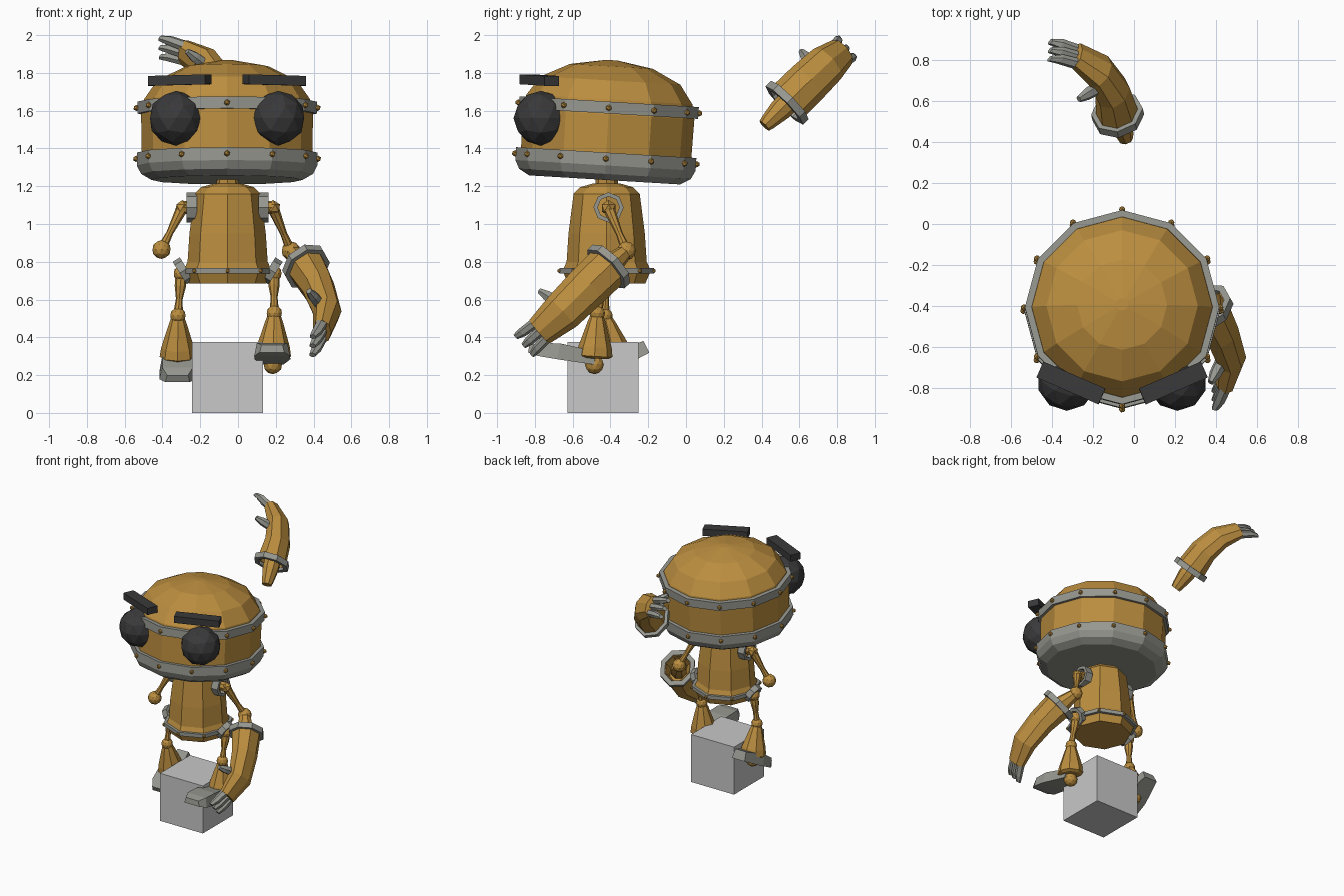
import bpy, bmesh, math
from mathutils import Vector, Matrix

if "Cube" in bpy.data.objects:
    bpy.data.objects.remove(bpy.data.objects["Cube"])

def material(name, r, g, b):
    m = bpy.data.materials.new(name)
    m.diffuse_color = (r, g, b, 1)
    m.use_nodes = True
    m.node_tree.nodes["Principled BSDF"].inputs["Base Color"].default_value = m.diffuse_color
    return m

GOLD = material("brass", 0.50, 0.27, 0.05)
GREY = material("steel", 0.31, 0.31, 0.28)
DARK = material("charcoal", 0.042, 0.042, 0.044)
PALE = material("pale_grey", 0.58, 0.58, 0.58)

def finish(name, bm, mat):
    bmesh.ops.recalc_face_normals(bm, faces=bm.faces)
    me = bpy.data.meshes.new(name)
    bm.to_mesh(me)
    bm.free()
    me.materials.append(mat)
    ob = bpy.data.objects.new(name, me)
    bpy.context.collection.objects.link(ob)
    return ob

def loft(name, rings, mat, n=8, closed=False):
    """Skin a row of rings, each (centre, u radius vector, v radius vector)."""
    bm = bmesh.new()
    rows = []
    for c, u, v in rings:
        rows.append([bm.verts.new(c + u * math.cos(2 * math.pi * i / n) + v * math.sin(2 * math.pi * i / n))
                     for i in range(n)])
    pairs = list(zip(rows, rows[1:])) + ([(rows[-1], rows[0])] if closed else [])
    for a, b in pairs:
        for i in range(n):
            j = (i + 1) % n
            bm.faces.new((a[i], a[j], b[j], b[i]))
    if not closed:
        bm.faces.new(rows[0])
        bm.faces.new(rows[-1])
    return finish(name, bm, mat)

def lathe(name, profile, mat, n, at=(0, 0, 0), closed=False):
    at = Vector(at)
    return loft(name, [(at + Vector((0, 0, z)), Vector((r, 0, 0)), Vector((0, r, 0)))
                       for r, z in profile], mat, n, closed)

def frame(t, hint=None):
    t = Vector(t).normalized()
    u = Vector(hint) if hint else (Vector((1, 0, 0)) if abs(t.x) < .8 else Vector((0, 1, 0)))
    u = (u - t * u.dot(t)).normalized()
    return t, u, t.cross(u)

def rod(name, a, b, stations, mat, n=8):
    """Round bar from a to b; stations are (fraction, radius)."""
    a, b = Vector(a), Vector(b)
    t, u, v = frame(b - a)
    return loft(name, [(a.lerp(b, f), u * r, v * r) for f, r in stations], mat, n)

def collar(name, c, axis, ro, ri, h, mat, hint=None, squash=1):
    c = Vector(c)
    t, u, v = frame(axis, hint)
    return loft(name, [(c + t * s * h / 2, u * r, v * r * squash)
                       for s, r in ((-1, ro), (1, ro), (1, ri), (-1, ri))], mat, 8, True)

def ball(name, c, r, mat, sub=2):
    bm = bmesh.new()
    bmesh.ops.create_icosphere(bm, subdivisions=sub, radius=r, matrix=Matrix.Translation(c))
    return finish(name, bm, mat)

def block(name, c, size, mat, rot=None):
    bm = bmesh.new()
    m = Matrix.Translation(c) @ (rot or Matrix()) @ Matrix.Diagonal((*size, 1))
    bmesh.ops.create_cube(bm, size=1, matrix=m)
    return finish(name, bm, mat)

def rivets(name, n, r, z, size, at=(0, 0, 0)):
    bm = bmesh.new()
    for i in range(n):
        a = 2 * math.pi * i / n
        p = Vector(at) + Vector((r * math.cos(a), r * math.sin(a), z))
        bmesh.ops.create_icosphere(bm, subdivisions=1, radius=size, matrix=Matrix.Translation(p))
    return finish(name, bm, GOLD)

CX = -0.055

# Pedestal cube
block("pedestal", (CX, -.44, .1875), (.375, .375, .375), PALE)

# Head, slightly tipped back
head = [
    lathe("head_shell", [(.45, -.2), (.455, .08), (.44, .16), (.37, .26), (.22, .335), (.03, .368)], GOLD, 12),
    lathe("jaw_rim", [(.40, -.267), (.455, -.235), (.478, -.19), (.478, -.122), (.44, -.122)], GREY, 12),
    lathe("brow_band", [(.475, .085), (.475, .148), (.43, .148), (.43, .085)], GREY, 12, closed=True),
    rivets("jaw_rivets", 12, .482, -.155, .017),
    rivets("brow_rivets", 12, .48, .115, .017),
]
for ob in head:
    ob.location = (-.058, -.415, 1.5)
    ob.rotation_euler = (-.06, 0, 0)

# Eyes and eyebrows
for s, side in ((-1, "left"), (1, "right")):
    ball(side + "_eye", (CX - .003 + s * .27, -.768, 1.56), .145, DARK)
    rot = Matrix.Rotation(s * math.radians(23.5), 4, 'Z') @ Matrix.Rotation(s * .025, 4, 'Y')
    block(side + "_eyebrow", (CX - .003 + s * .25, -.777, 1.762), (.33, .085, .052), DARK, rot)

# Neck and torso
torso_at = (CX, -.42, 0)
lathe("neck", [(.06, 1.15), (.06, 1.27)], GOLD, 8, torso_at)
lathe("torso", [(.205, .685), (.228, .74), (.228, .765), (.212, .80), (.202, .95), (.175, 1.16),
                (.14, 1.195), (.07, 1.215)], GOLD, 8, torso_at)
lathe("waist_ring", [(.25, .738), (.25, .766), (.2, .766), (.2, .738)], GREY, 8, torso_at, True)
rivets("waist_rivets", 8, .248, .752, .013, torso_at)

# Shoulder and hip sockets
for s, side in ((-1, "left"), (1, "right")):
    sx = CX + s * .19
    collar(side + "_shoulder_collar", (sx, -.41, 1.088), (1, 0, 0), .08, .058, .055, GREY)
    rod(side + "_shoulder_pin", (CX + s * .12, -.41, 1.088), (CX + s * .235, -.41, 1.088), [(0, .035), (1, .035)], GOLD)
    ball(side + "_shoulder_ball", (CX + s * .24, -.41, 1.085), .042, GOLD, 1)
    collar(side + "_hip_collar", (CX + s * .235, -.42, .752), (s * .8, 0, -.5), .07, .045, .045, GREY)
    ball(side + "_hip_ball", (CX + s * .245, -.42, .738), .042, GOLD)

# Upper arms
elbows = {"left": (-.405, -.46, .865), "right": (.28, -.315, .858)}
for s, side in ((-1, "left"), (1, "right")):
    rod(side + "_upper_arm", (CX + s * .24, -.41, 1.085), elbows[side],
        [(0, .032), (.25, .026), (.6, .018), (1, .026)], GOLD)
    ball(side + "_elbow", elbows[side], .05, GOLD)

# Forearm: stub, cuff, bent sleeve, three fingers and a thumb
def forearm(side, stub, path, hint, reach, thumb):
    pts = [Vector(p) for p in path]
    stub, reach, end = Vector(stub), Vector(reach), pts[-1]
    t0 = pts[1] - pts[0]
    rod(side + "_forearm_stub", stub, pts[0] + t0 * .45, [(0, .036), (.1, .043), (.5, .06), (1, .06)], GOLD)
    collar(side + "_cuff", pts[0], t0, .142, .105, .042, GREY, hint, .9)
    radii = [(.118, .105), (.116, .088), (.108, .076), (.082, .05)]
    _, u, v = frame(t0, hint)
    rings = [(pts[0] + t0 * .4, u * .08, v * .06), (pts[0], u * .1, v * .09)]
    for i, p in enumerate(pts):
        _, u, v = frame(pts[min(i + 1, 3)] - pts[max(i - 1, 0)], hint)
        rings.append((p, u * radii[i][0], v * radii[i][1]))
    loft(side + "_sleeve", rings, GOLD)
    _, u, v = frame(end - pts[-2], hint)
    for k in (-1, 0, 1):
        base = end + u * k * .05 - (end - pts[-2]) * .15
        tip = end + reach + u * k * .064
        bend = base.lerp(tip, .55) + (end - pts[-2]).normalized() * .02
        fr = [(q, u * a, v * b) for q, a, b in ((base, .028, .032), (bend, .026, .028), (tip, .016, .018))]
        loft(f"{side}_finger_{k + 2}", fr, GREY, 6)
    rod(side + "_thumb", thumb[0], thumb[1], [(0, .034), (.6, .03), (1, .016)], GREY, 6)

forearm("right", elbows["right"],
        [(.36, -.41, .775), (.425, -.525, .665), (.472, -.655, .535), (.445, -.775, .43)],
        (0, .7, -.7), (-.05, -.085, -.075), ((.43, -.67, .58), (.375, -.775, .645)))
forearm("raised", (-.04, .415, 1.52),
        [(-.08, .535, 1.642), (-.105, .645, 1.75), (-.17, .745, 1.845), (-.285, .825, 1.91)],
        (0, .66, -.75), (-.125, .025, .025), ((-.17, .67, 1.84), (-.27, .61, 1.915)))

# Legs: thigh rod, knee, flared boot, heel ball and tapered foot
def leg(side, hip, knee, ankle, heel, toe):
    rod(side + "_thigh", hip, knee, [(0, .03), (.3, .03), (.6, .018), (1, .026)], GOLD)
    ball(side + "_knee", knee, .042, GOLD)
    rod(side + "_boot", knee, ankle, [(.05, .035), (.2, .048), (.75, .088), (.95, .095), (1, .075)], GOLD)
    ball(side + "_heel_ball", Vector(ankle) + Vector((0, 0, -.035)), .05, GOLD)
    heel, toe = Vector(heel), Vector(toe)
    t, u, v = frame(toe - heel)
    bm = bmesh.new()
    rows = []
    for f, w, lo, hi in ((0, .055, -.035, .035), (.55, .095, -.04, .045), (.85, .095, -.04, .03), (1, .065, -.03, .01)):
        up = v if v.z > 0 else -v
        rows.append([bm.verts.new(heel.lerp(toe, f) + u * x * w + up * z)
                     for x, z in ((-1, lo), (1, lo), (.85, hi), (-.85, hi))])
    for a, b in zip(rows, rows[1:]):
        for i in range(4):
            bm.faces.new((a[i], a[(i + 1) % 4], b[(i + 1) % 4], b[i]))
    bm.faces.new(rows[0])
    bm.faces.new(rows[-1])
    finish(side + "_foot", bm, GREY)

leg("right", (.19, -.42, .738), (.192, -.47, .528), (.185, -.485, .29), (.185, -.48, .29), (.18, -.83, .35))
leg("left", (-.30, -.42, .738), (-.318, -.43, .515), (-.32, -.375, .285), (-.32, -.21, .35), (-.32, -.53, .19))
